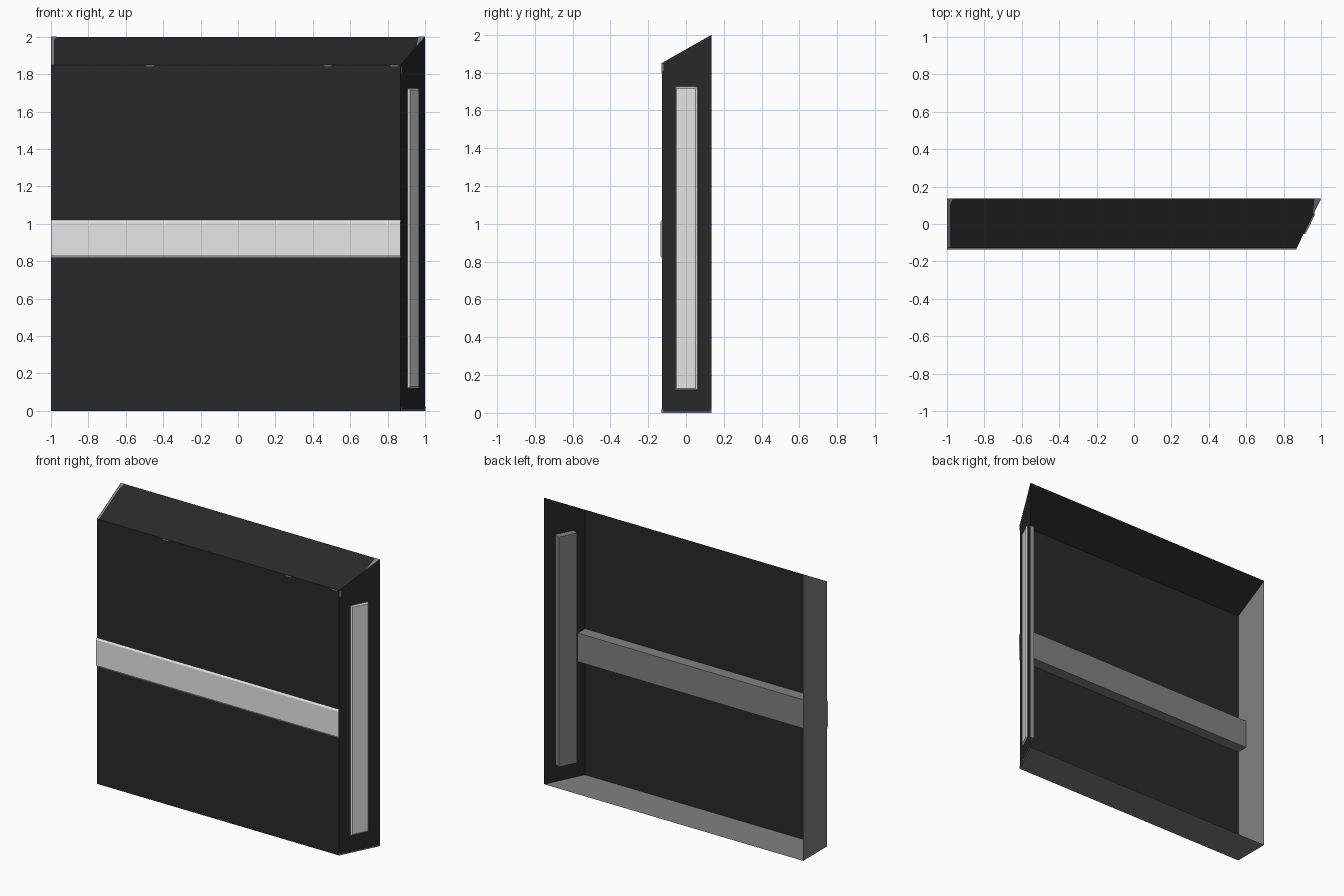
import bpy, bmesh
from mathutils import Vector, Matrix

if "Cube" in bpy.data.objects:
    bpy.data.objects.remove(bpy.data.objects["Cube"])


def mat(name, v):
    m = bpy.data.materials.new(name)
    m.diffuse_color = (v, v, v, 1)
    m.use_nodes = True
    m.node_tree.nodes["Principled BSDF"].inputs["Base Color"].default_value = m.diffuse_color
    return m


BLACK = mat("black paint", 0.022)
GREY = mat("bare grey", 0.22)
LIGHT = mat("light grey", 0.8)

F, B = -0.128, 0.136          # front and back planes
XF, ZF = 0.87, 1.85           # front face right edge and top edge


def make(name, verts, faces, mats, index=None, fix=False):
    me = bpy.data.meshes.new(name)
    me.from_pydata([tuple(v) for v in verts], [], faces)
    for m in mats:
        me.materials.append(m)
    if index:
        for p, i in zip(me.polygons, index):
            p.material_index = i
    if fix:
        bm = bmesh.new()
        bm.from_mesh(me)
        bmesh.ops.recalc_face_normals(bm, faces=bm.faces)
        bm.to_mesh(me)
        bm.free()
    ob = bpy.data.objects.new(name, me)
    bpy.context.collection.objects.link(ob)
    return ob


def frame(origin, u, v):
    """Local frame: u along, v up, w outwards."""
    u, v = Vector(u).normalized(), Vector(v).normalized()
    m = Matrix((u, v, u.cross(v))).transposed().to_4x4()
    m.translation = Vector(origin)
    return m


def block(name, fr, u0, u1, v0, v1, w0, w1, material, bu=0, bv=0):
    """Box whose outer face is drawn in by bu and bv."""
    pts = []
    for w, a, b in ((w0, 0, 0), (w1, bu, bv)):
        pts += [(u0 + a, v0 + b, w), (u1 - a, v0 + b, w),
                (u1 - a, v1 - b, w), (u0 + a, v1 - b, w)]
    faces = [(3, 2, 1, 0), (4, 5, 6, 7)]
    faces += [(i, (i + 1) % 4, (i + 1) % 4 + 4, i + 4) for i in range(4)]
    return make(name, [fr @ Vector(p) for p in pts], faces, [material], fix=True)


def chips(name, fr, polys):
    """Thin worn-paint patches just above a surface."""
    verts, faces = [], []
    for poly in polys:
        faces.append(tuple(range(len(verts), len(verts) + len(poly))))
        verts += [fr @ Vector((u, v, 0.0015)) for u, v in poly]
    make(name, verts, faces, [GREY])


# Open-backed shell: painted front, right and top, bare left and bottom
shell = [(-1, F, 0), (XF, F, 0), (XF, F, ZF), (-1, F, ZF),
         (-1, B, 0), (1, B, 0), (1, B, 2), (-1, B, 2)]
make("panel_shell", shell,
     [(0, 1, 2, 3), (1, 5, 6, 2), (3, 2, 6, 7), (4, 0, 3, 7), (4, 5, 1, 0)],
     [BLACK, GREY], [0, 0, 0, 1, 1])

front = frame((0, F, 0), (1, 0, 0), (0, 0, 1))
side = frame((XF, F, 0), (1 - XF, B - F, 0), (0, 0, 1))
top = frame((0, F, ZF), (1, 0, 0), (0, B - F, 2 - ZF))

# Horizontal bar through the front
block("front_bar_body", front, -0.999, XF, 0.82, 1.02, -0.08, 0.001, GREY)
block("front_bar_face", front, -1, XF, 0.82, 1.02, 0, 0.008, LIGHT, 0, 0.012)

# Upright bar through the slanted side
block("side_bar_body", side, 0.082, 0.212, 0.12, 1.725, -0.045, 0.001, GREY)
block("side_bar_face", side, 0.082, 0.212, 0.12, 1.725, 0, 0.009, LIGHT, 0.009, 0.009)

# Worn paint along the edges
L = (Vector((0, B - F, 2 - ZF))).length
chips("top_worn_edges", top, [
    [(-1, 0), (-0.985, 0), (-0.985, 0.26), (-0.97, L), (-1, L)],
    [(0.965, L), (0.955, 0.2), (1, L)]])
chips("front_worn_edges", front, [
    [(x - 0.03, ZF), (x - 0.015, ZF - 0.008), (x + 0.015, ZF - 0.008), (x + 0.03, ZF)]
    for x in (-0.47, 0.48, 0.835)])
S = Vector((1 - XF, B - F)).length
chips("side_worn_edges", side, [
    [(0, 0), (S, 0), (S, 0.025), (S - 0.012, 0.008), (0.012, 0.008), (0, 0.025)],
    [(0, 1.8), (0.012, 1.81), (0.012, 1.84), (0, 1.85)]])
